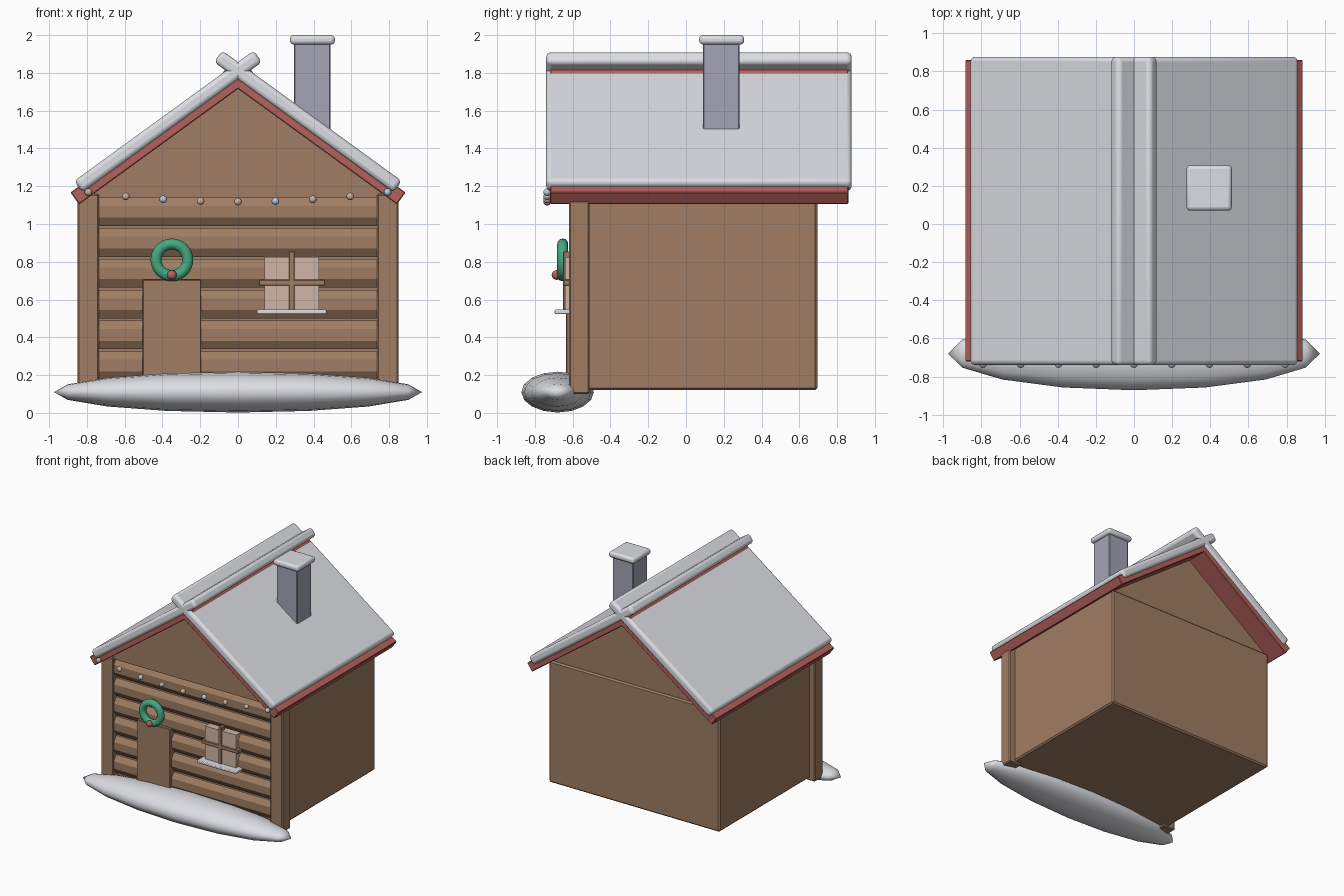
import bpy, math
from mathutils import Matrix

if "Cube" in bpy.data.objects:
    bpy.data.objects.remove(bpy.data.objects["Cube"])


def mat(name, rgb):
    m = bpy.data.materials.new(name)
    m.diffuse_color = (*rgb, 1)
    m.use_nodes = True
    m.node_tree.nodes["Principled BSDF"].inputs["Base Color"].default_value = m.diffuse_color
    return m


WOOD = mat("brown wood", (0.35, 0.205, 0.125))
RED = mat("red trim", (0.46, 0.12, 0.105))
SNOW = mat("snow white", (0.72, 0.73, 0.77))
STONE = mat("grey stone", (0.37, 0.37, 0.47))
GREEN = mat("wreath green", (0.06, 0.40, 0.22))
GLASS = mat("warm glass", (0.64, 0.47, 0.38))
WARM = mat("warm bulb", (0.60, 0.45, 0.38))
COOL = mat("cool bulb", (0.50, 0.60, 0.78))


def finish(name, m, smooth=None):
    o = bpy.context.object
    o.name = name
    o.data.materials.append(m)
    if smooth:
        bpy.ops.object.shade_smooth_by_angle(angle=math.radians(smooth))
    return o


def box(name, m, x, y, z, bevel=0.0, segments=1):
    """Box from (min, max) ranges, with optional rounded edges."""
    bpy.ops.mesh.primitive_cube_add(size=1)
    o = finish(name, m)
    size = (x[1] - x[0], y[1] - y[0], z[1] - z[0])
    o.data.transform(Matrix.Diagonal((*size, 1)))
    o.location = ((x[0] + x[1]) / 2, (y[0] + y[1]) / 2, (z[0] + z[1]) / 2)
    if bevel:
        b = o.modifiers.new("bevel", 'BEVEL')
        b.width, b.segments = bevel, segments
        if segments > 1:
            bpy.ops.object.shade_smooth_by_angle(angle=math.radians(40))
    return o


def ball(name, m, loc, r):
    bpy.ops.mesh.primitive_uv_sphere_add(segments=12, ring_count=8, radius=r, location=loc)
    return finish(name, m, 60)


def extrude_y(name, m, pts, y0, y1):
    """Prism from an x-z outline."""
    n = len(pts)
    verts = [(x, y, z) for y in (y0, y1) for x, z in pts]
    faces = [tuple(range(n)), tuple(range(2 * n - 1, n - 1, -1))]
    faces += [(i, i + n, (i + 1) % n + n, (i + 1) % n) for i in range(n)]
    me = bpy.data.meshes.new(name)
    me.from_pydata(verts, [], faces)
    me.materials.append(m)
    o = bpy.data.objects.new(name, me)
    bpy.context.collection.objects.link(o)
    return o


# Walls, gable and front corner posts
box("house_body", WOOD, (-0.80, 0.80), (-0.56, 0.695), (0.12, 1.15), 0.012)
extrude_y("gable", WOOD, [(-0.79, 1.14), (0.79, 1.14), (0, 1.73)], -0.60, 0.68)
for side in (-1, 1):
    box("corner_post", WOOD, sorted((side * 0.735, side * 0.85)), (-0.62, -0.51),
        (0.10, 1.16), 0.008)

# Front log siding: eight-sided logs
for i in range(6):
    bpy.ops.mesh.primitive_cylinder_add(vertices=8, radius=1, depth=1.48)
    log = finish("wall_log", WOOD)
    log.data.transform(Matrix.Rotation(math.pi / 8, 4, 'Z'))
    log.data.transform(Matrix.Rotation(math.pi / 2, 4, 'Y'))
    log.data.transform(Matrix.Diagonal((1, 0.055, 0.082, 1)))
    log.location = (0, -0.56, 0.25 + i * 0.163)

# Roof panels and snow layers crossing at the ridge
SLOPE = math.radians(36)
for side in (-1, 1):
    for name, m, x, z, length, thick, y, bevel, seg in (
            ("roof_panel", RED, 0.397, 1.475, 1.155, 0.078, (-0.72, 0.86), 0.005, 1),
            ("roof_snow", SNOW, 0.37, 1.5425, 1.175, 0.075, (-0.74, 0.877), 0.024, 3)):
        o = box(name, m, (-length / 2, length / 2), y, (-thick / 2, thick / 2), bevel, seg)
        o.location.x, o.location.z = side * x, z
        o.rotation_euler.y = side * SLOPE

# Chimney with snow cap
box("chimney", STONE, (0.297, 0.49), (0.09, 0.283), (1.40, 1.96), 0.005)
box("chimney_snow", SNOW, (0.275, 0.513), (0.07, 0.308), (1.95, 2.0), 0.02, 3)

# Door, wreath and berry
box("door", WOOD, (-0.505, -0.195), (-0.635, -0.55), (0.12, 0.705), 0.004)
bpy.ops.mesh.primitive_torus_add(major_radius=0.084, minor_radius=0.029,
                                 major_segments=32, minor_segments=12,
                                 location=(-0.35, -0.653, 0.81),
                                 rotation=(math.pi / 2, 0, 0))
finish("wreath", GREEN, 60)
ball("wreath_berry", RED, (-0.35, -0.685, 0.73), 0.026)

# Window: glass, cross bars and snowy sill
box("window_glass", GLASS, (0.14, 0.43), (-0.64, -0.57), (0.54, 0.825))
box("window_bar_upright", WOOD, (0.27, 0.30), (-0.65, -0.60), (0.54, 0.855), 0.003)
box("window_bar_cross", WOOD, (0.11, 0.46), (-0.65, -0.60), (0.675, 0.705), 0.003)
box("window_sill", SNOW, (0.10, 0.468), (-0.695, -0.60), (0.523, 0.547), 0.006, 2)

# String of bulbs sagging below the front eaves
for i in range(9):
    x = (i - 4) * 0.198
    ball("string_bulb", COOL if i % 3 == 2 else WARM,
         (x, -0.735, 1.118 + 0.05 * (x / 0.79) ** 2), 0.02)

# Snow drift along the front
bpy.ops.mesh.primitive_uv_sphere_add(segments=16, ring_count=8, radius=1)
drift = finish("snow_drift", SNOW, 60)
drift.data.transform(Matrix.Rotation(math.pi / 2, 4, 'Y'))
drift.data.transform(Matrix.Diagonal((0.975, 0.192, 0.108, 1)))
drift.location = (0, -0.68, 0.11)
